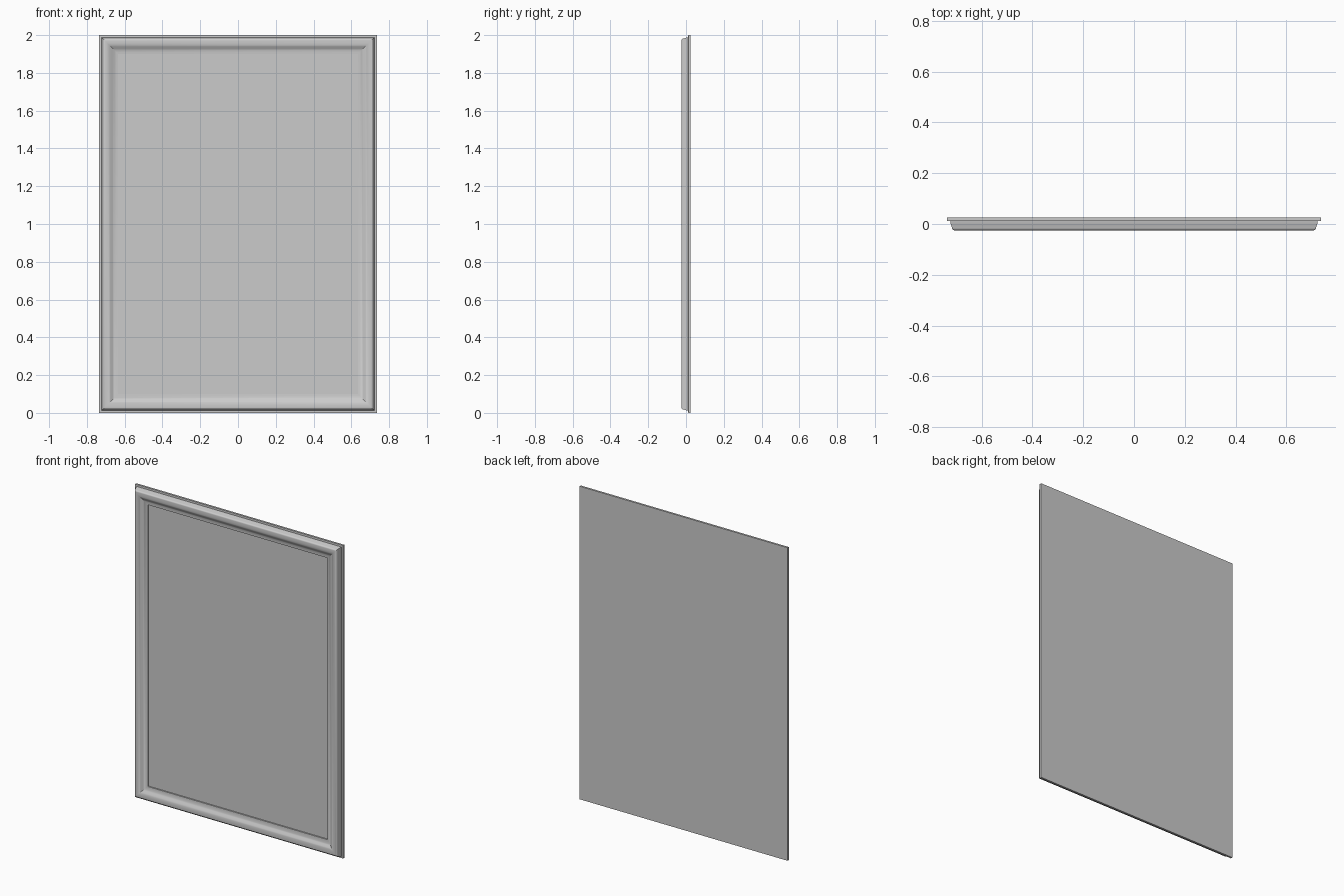
import bpy, bmesh, math

if "Cube" in bpy.data.objects:
    bpy.data.objects.remove(bpy.data.objects["Cube"])

W, H = 0.735, 1.0   # half width, half height


def ring(bm, inset, y):
    w, h = W - inset, H - inset
    return [bm.verts.new((x * w, y, 1 + z * h))
            for x, z in ((-1, -1), (1, -1), (1, 1), (-1, 1))]


def loft(name, profile, cap_start=False, cap_end=False):
    """Mitred rectangular loft; profile points are (inset from edge, depth y)."""
    bm = bmesh.new()
    rings = [ring(bm, i, y) for i, y in profile]
    for a, b in zip(rings, rings[1:]):
        for k in range(4):
            n = (k + 1) % 4
            bm.faces.new((a[k], a[n], b[n], b[k]))
    if cap_start:
        bm.faces.new(rings[0])
    if cap_end:
        bm.faces.new(rings[-1])
    bmesh.ops.recalc_face_normals(bm, faces=bm.faces)
    me = bpy.data.meshes.new(name)
    bm.to_mesh(me)
    bm.free()
    ob = bpy.data.objects.new(name, me)
    bpy.context.collection.objects.link(ob)
    bpy.ops.object.select_all(action='DESELECT')
    ob.select_set(True)
    bpy.context.view_layer.objects.active = ob
    bpy.ops.object.shade_smooth_by_angle(angle=math.radians(30))
    return ob


# Moulded frame: back board edge, step, rounded shoulder, slope to the opening
shoulder = [(0.030 - 0.012 * math.cos(t), -0.013 - 0.012 * math.sin(t))
            for t in (math.radians(15 * i) for i in range(7))]
slope = [(0.040 + 0.052 * s, -0.025 + 0.020 * (s * s * (3 - 2 * s)))
         for s in (i / 8 for i in range(9))]
loft("moulded_frame",
     [(0, 0.025), (0, 0.012), (0.012, 0.011), (0.013, 0.004), (0.015, -0.004)]
     + shoulder + slope + [(0.100, -0.004), (0.100, 0.006)],
     cap_start=True, cap_end=False)

# Flat pane closing the opening
loft("pane", [(0.099, 0.010), (0.099, 0.004)], cap_start=True, cap_end=True)
